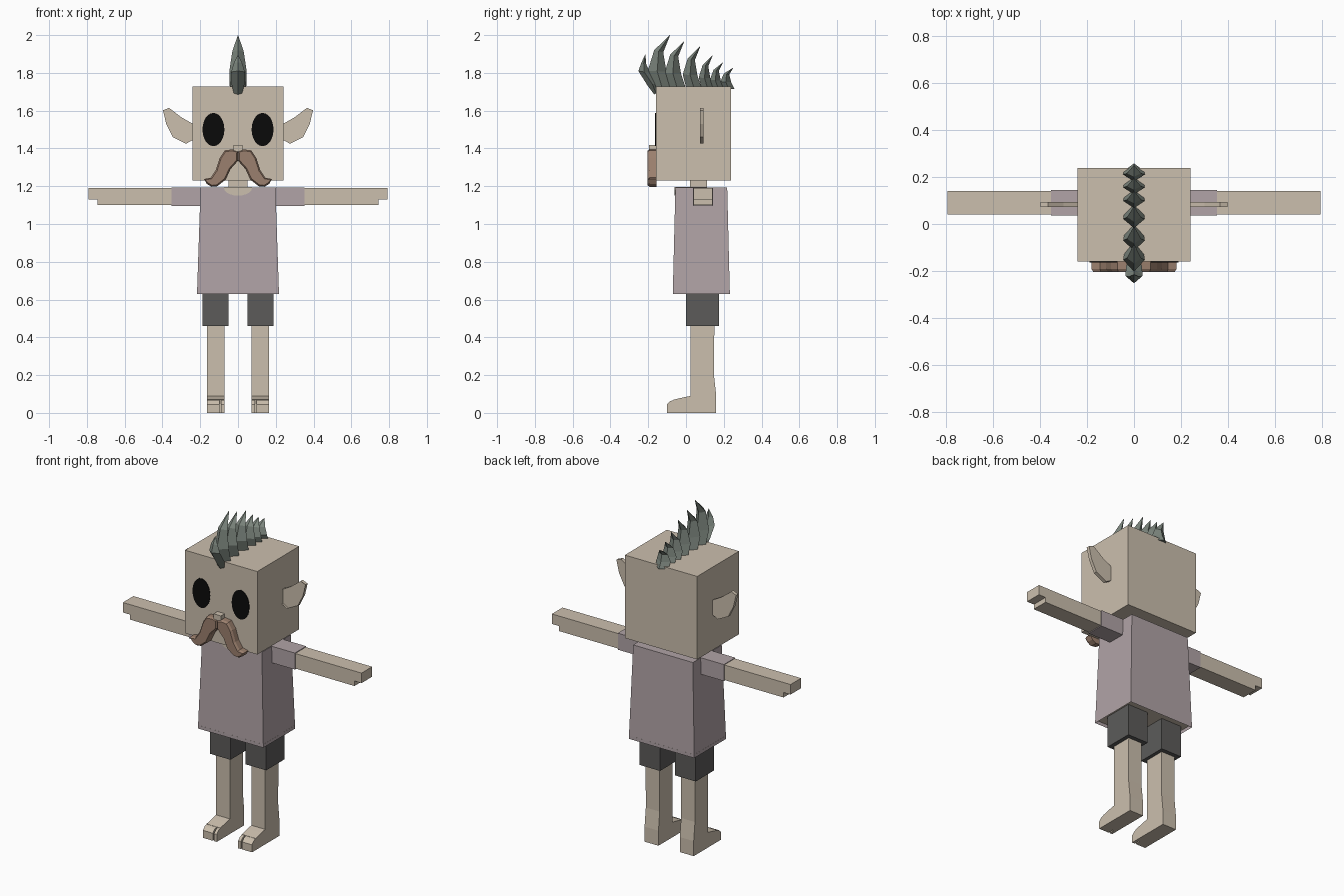
import bpy
import bmesh
import math
from mathutils import Vector

cube = bpy.data.objects.get("Cube")
if cube:
    bpy.data.objects.remove(cube, do_unlink=True)


def material(name, r, g, b):
    mat = bpy.data.materials.new(name)
    mat.use_nodes = True
    mat.diffuse_color = (r, g, b, 1)
    mat.node_tree.nodes["Principled BSDF"].inputs["Base Color"].default_value = (r, g, b, 1)
    return mat


skin = material("skin", 0.60, 0.52, 0.42)
shirt = material("mauve shirt", 0.44, 0.37, 0.385)
cloth = material("dark shorts", 0.107, 0.105, 0.102)
brown = material("brown moustache", 0.33, 0.216, 0.156)
grey = material("grey green hair", 0.20, 0.235, 0.205)
black = material("black eye", 0.003, 0.003, 0.003)


def finish(name, bm, *mats):
    bmesh.ops.recalc_face_normals(bm, faces=bm.faces)
    mesh = bpy.data.meshes.new(name)
    bm.to_mesh(mesh)
    bm.free()
    for mat in mats:
        mesh.materials.append(mat)
    obj = bpy.data.objects.new(name, mesh)
    bpy.context.collection.objects.link(obj)
    return obj


def loft(bm, rings):
    """Bridge rings of points and cap both ends; returns the two caps."""
    loops = [[bm.verts.new(p) for p in ring] for ring in rings]
    n = len(loops[0])
    for a, b in zip(loops, loops[1:]):
        for i in range(n):
            j = (i + 1) % n
            bm.faces.new((a[i], a[j], b[j], b[i]))
    return bm.faces.new(loops[0]), bm.faces.new(loops[-1])


def box(name, x, y, z, mat):
    bm = bmesh.new()
    loft(bm, [[(x[0], y[0], h), (x[1], y[0], h), (x[1], y[1], h), (x[0], y[1], h)] for h in z])
    return finish(name, bm, mat)


def front_prism(name, outline, y, mat):
    """Outline in x, z, extruded along y."""
    bm = bmesh.new()
    loft(bm, [[(px, d, pz) for px, pz in outline] for d in y])
    return finish(name, bm, mat)


def side_prism(name, outline, x, mat):
    """Outline in y, z, extruded along x."""
    bm = bmesh.new()
    loft(bm, [[(d, py, pz) for py, pz in outline] for d in x])
    return finish(name, bm, mat)


# Head, neck and nose
box("head", (-0.24, 0.24), (-0.16, 0.237), (1.23, 1.728), skin)
box("neck", (-0.05, 0.05), (0.02, 0.11), (1.15, 1.24), skin)
box("nose", (-0.024, 0.024), (-0.197, -0.15), (1.385, 1.418), skin)

# Tapered shirt with a recessed underside
bm = bmesh.new()
rings = []
for z, w, front, back in ((0.63, 0.217, -0.07, 0.232), (1.193, 0.198, -0.056, 0.218)):
    rings.append([(-w, front, z), (w, front, z), (w, back, z), (-w, back, z)])
underside, _ = loft(bm, rings)
bmesh.ops.inset_region(bm, faces=[underside], thickness=0.014)
for v in underside.verts:
    v.co.z += 0.02
underside.material_index = 1
finish("shirt", bm, shirt, skin)

# Scooped neckline
scoop = [(0.075 * math.cos(a), 1.192 - 0.042 * math.sin(a))
         for a in [math.pi * i / 10 for i in range(11)]]
front_prism("neckline", scoop, (-0.0605, -0.053), skin)
box("neckline_top", (-0.075, 0.075), (-0.0605, 0.11), (1.187, 1.195), skin)

# Outlines shared by both sides
EAR = [(0.23, 1.45), (0.275, 1.425), (0.345, 1.46), (0.38, 1.53),
       (0.397, 1.602), (0.365, 1.615), (0.30, 1.565), (0.23, 1.525)]
LEG = [(0.16, 0), (0.16, 0.09), (0.148, 0.2), (0.15, 0.47), (0.025, 0.47),
       (0.025, 0.09), (-0.01, 0.083), (-0.065, 0.07), (-0.065, 0)]
TOE = [(-0.06, 0), (-0.06, 0.07), (-0.082, 0.063), (-0.1, 0.045), (-0.1, 0)]
MOUSTACHE = [(0, 1.385), (0.03, 1.395), (0.07, 1.39), (0.097, 1.35), (0.118, 1.285),
             (0.145, 1.245), (0.18, 1.238), (0.165, 1.212), (0.14, 1.197),
             (0.11, 1.2), (0.065, 1.235), (0.04, 1.29), (0, 1.335)]
HAND = [(0.2, 1.1), (0.745, 1.1), (0.745, 1.13), (0.792, 1.13), (0.792, 1.19), (0.2, 1.19)]

for side, s in (("left", 1), ("right", -1)):
    def flip(points):
        return [(s * px, pz) for px, pz in points]

    # Arm and sleeve
    front_prism("arm_" + side, flip(HAND), (0.04, 0.14), skin)
    box("sleeve_" + side, (s * 0.18, s * 0.352), (0.036, 0.144), (1.095, 1.194), shirt)

    # Shorts, leg and toes
    box("shorts_" + side, (s * 0.05, s * 0.187), (0, 0.175), (0.46, 0.655), cloth)
    side_prism("leg_" + side, LEG, (s * 0.071, s * 0.163), skin)
    side_prism("big_toe_" + side, TOE, (s * 0.071, s * 0.089), skin)
    side_prism("small_toes_" + side, TOE, (s * 0.097, s * 0.163), skin)

    # Eye
    eye = [(s * 0.13 + 0.058 * math.cos(a), 1.5 + 0.088 * math.sin(a))
           for a in [math.tau * i / 24 for i in range(24)]]
    front_prism("eye_" + side, eye, (-0.163, -0.156), black)

    # Ear with a hollow front
    bm = bmesh.new()
    front, _ = loft(bm, [[(px, d, pz) for px, pz in flip(EAR)] for d in (0.073, 0.093)])
    bmesh.ops.inset_region(bm, faces=[front], thickness=0.015)
    for v in front.verts:
        v.co.y += 0.012
    finish("ear_" + side, bm, skin)

    # Moustache half with a chamfered front
    bm = bmesh.new()
    _, front = loft(bm, [[(px, d, pz) for px, pz in flip(MOUSTACHE)] for d in (-0.155, -0.192)])
    bmesh.ops.recalc_face_normals(bm, faces=bm.faces)
    bmesh.ops.inset_region(bm, faces=[front], thickness=0.008)
    for v in front.verts:
        v.co.y -= 0.012
    finish("moustache_" + side, bm, brown)


def lock(name, sections):
    """Hair lock with a diamond section: half width, front y/z, back y/z."""
    bm = bmesh.new()
    rings = []
    for w, fy, fz, by, bz in sections:
        mid = Vector((0, (fy + by) / 2, (fz + bz) / 2))
        side_step = Vector((w, 0, 0))
        rings.append([Vector((0, fy, fz)), mid + side_step, Vector((0, by, bz)), mid - side_step])
    loft(bm, rings)
    bmesh.ops.remove_doubles(bm, verts=bm.verts, dist=0.0005)
    finish(name, bm, grey)


# Crest of swept-back spikes
TIPS = [(-0.085, 2.0), (-0.01, 1.967), (0.075, 1.94), (0.14, 1.892), (0.195, 1.855), (0.25, 1.828)]
for i, (ty, tz) in enumerate(TIPS):
    base = 1.715
    h = tz - base
    d = max(0.6, h / 0.28)
    sections = [(w, ty + f * d, base + h * t, ty + b * d, base + h * (t - drop))
                for t, w, f, b, drop in ((0, 0.042, -0.09, 0.012, 0), (0.34, 0.046, -0.115, -0.018, 0.02),
                                         (0.72, 0.03, -0.082, -0.035, 0.04), (1, 0.0008, -0.001, 0.001, 0))]
    lock("hair_spike_%d" % (i + 1), sections)

# Front lock curling over the forehead
lock("hair_front_lock", [(0.022, -0.168, 1.685, -0.15, 1.7), (0.034, -0.205, 1.735, -0.15, 1.745),
                         (0.036, -0.252, 1.81, -0.19, 1.8), (0.022, -0.236, 1.855, -0.212, 1.85),
                         (0.001, -0.216, 1.897, -0.214, 1.896)])
